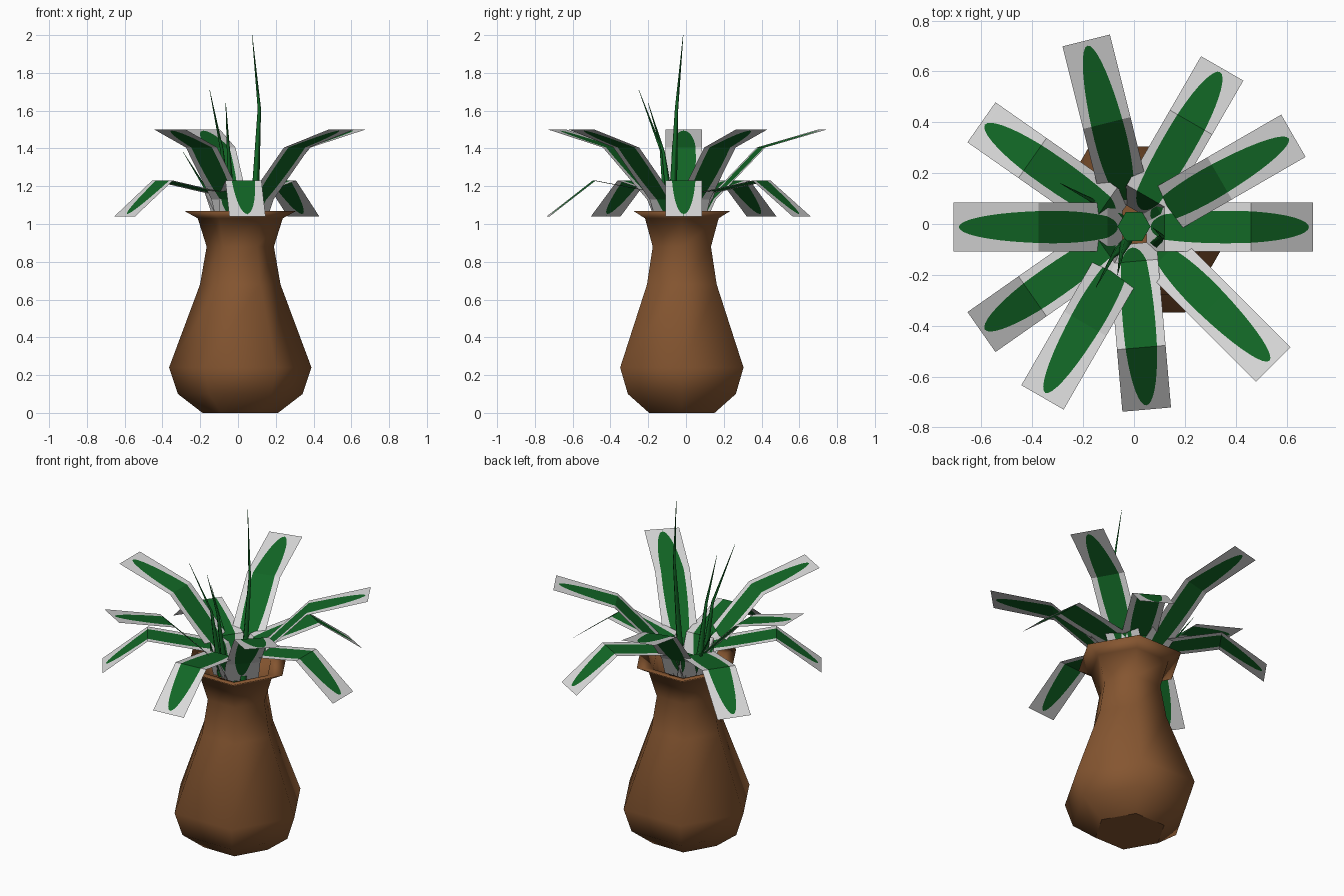
import bpy, bmesh, math
from mathutils import Vector

if "Cube" in bpy.data.objects:
    bpy.data.objects.remove(bpy.data.objects["Cube"])


def material(name, rgb):
    m = bpy.data.materials.new(name)
    m.diffuse_color = (*rgb, 1)
    m.use_nodes = True
    m.node_tree.nodes["Principled BSDF"].inputs["Base Color"].default_value = m.diffuse_color
    return m


BROWN = material("clay brown", (0.235, 0.092, 0.03))
GREEN = material("leaf green", (0.006, 0.135, 0.019))
GREY = material("leaf card grey", (0.70, 0.70, 0.70))


def finish(name, bm, mats):
    me = bpy.data.meshes.new(name)
    bm.to_mesh(me)
    bm.free()
    for m in mats:
        me.materials.append(m)
    ob = bpy.data.objects.new(name, me)
    bpy.context.collection.objects.link(ob)
    return ob


def loft(bm, rings, cap_start=False, cap_end=False):
    """Join closed rings of points with quads."""
    vs = [[bm.verts.new(p) for p in r] for r in rings]
    n = len(vs[0])
    for a, b in zip(vs, vs[1:]):
        for i in range(n):
            j = (i + 1) % n
            bm.faces.new((a[i], a[j], b[j], b[i])).smooth = True
    if cap_start:
        bm.faces.new(vs[0][::-1])
    if cap_end:
        bm.faces.new(vs[-1])


def ring(c, r, n):
    return [Vector(c) + Vector((r * math.cos(k * math.tau / n), r * math.sin(k * math.tau / n), 0))
            for k in range(n)]


# Six-sided vase, outer wall then lip and inner wall
PROFILE = [(0.20, 0), (0.33, 0.10), (0.377, 0.24), (0.213, 0.68), (0.178, 0.88),
           (0.225, 1.03), (0.298, 1.07), (0.20, 1.045), (0.155, 0.88), (0.17, 0.75)]
bm = bmesh.new()
loft(bm, [ring((0.012, -0.022, z), r, 6) for r, z in PROFILE], True, True)
finish("vase", bm, [BROWN])

# Leaf side profiles: (distance from centre, height)
HIGH = [(0.07, 1.0), (0.13, 1.13), (0.40, 1.405), (0.735, 1.5)]
DROOP = [(0.08, 0.99), (0.15, 1.165), (0.49, 1.23), (0.735, 1.04)]


def leaf(name, end, angle, path):
    """Bent card with a green ellipse cut into the middle of it."""
    a = math.radians(angle)
    d = Vector((math.cos(a), math.sin(a), 0))
    side = Vector((-d.y, d.x, 0))
    pts = [Vector((*end, z)) - d * (0.735 - r) for r, z in path]
    lens = [(q - p).length for p, q in zip(pts, pts[1:])]
    total = sum(lens)
    t0, t1 = 0.05, 0.975
    knots = {0.0, 1.0}
    for i in range(len(lens)):
        knots.add(sum(lens[:i]) / total)
    for k in range(21):
        knots.add((t0 + t1) / 2 - (t1 - t0) / 2 * math.cos(math.pi * k / 20))

    def at(t):
        s = t * total
        for p, q, l in zip(pts, pts[1:], lens):
            if s <= l + 1e-7:
                return p.lerp(q, s / l)
            s -= l
        return pts[-1]

    bm = bmesh.new()
    rows = []
    for t in sorted(knots):
        u = (2 * t - t0 - t1) / (t1 - t0)
        e = 0.064 * math.sqrt(max(0, 1 - u * u))
        c = at(t)
        rows.append([bm.verts.new(c + side * w) for w in (0.096, max(e, 1e-4), -max(e, 1e-4), -0.096)])
    for p, q in zip(rows, rows[1:]):
        for i in range(3):
            f = bm.faces.new((p[i], p[i + 1], q[i + 1], q[i]))
            f.material_index = 1 if i == 1 else 0
    finish(name, bm, [GREY, GREEN])


# Five rising and five drooping leaves: end point, direction
RISING = [((0.627, 0.347), 30), ((-0.188, 0.722), 104), ((-0.71, -0.012), 180),
          ((-0.36, -0.682), 240), ((0.548, -0.553), 315)]
HANGING = [((0.705, -0.012), 0), ((0.347, 0.612), 60), ((-0.60, 0.40), 145),
           ((-0.60, -0.425), 215), ((0.05, -0.73), 275)]
for i, (e, a) in enumerate(RISING):
    leaf(f"rising_leaf_{i + 1}", e, a, HIGH)
for i, (e, a) in enumerate(HANGING):
    leaf(f"drooping_leaf_{i + 1}", e, a, DROOP)

# Thin young shoots: base, bend, tip
SHOOTS = [((0.085, -0.075, 1.0), (0.113, -0.05, 1.61), (0.075, -0.015, 2.0)),
          ((-0.05, -0.09, 1.0), (-0.085, -0.13, 1.39), (-0.15, -0.25, 1.71)),
          ((-0.03, -0.07, 1.0), (-0.05, -0.12, 1.38), (-0.065, -0.20, 1.64)),
          ((-0.06, 0.03, 1.0), (-0.16, 0.09, 1.17), (-0.29, 0.16, 1.38))]
for i, (a, b, c) in enumerate(SHOOTS):
    bm = bmesh.new()
    loft(bm, [ring(a, 0.024, 4), ring(b, 0.009, 4), ring(c, 0.001, 4)], True, True)
    finish(f"shoot_{i + 1}", bm, [GREEN])

# Green heart of the plant
bm = bmesh.new()
loft(bm, [ring((0, -0.01, 0.85), 0.05, 6), ring((0, -0.01, 1.08), 0.065, 6)], True, True)
finish("plant_heart", bm, [GREEN])
